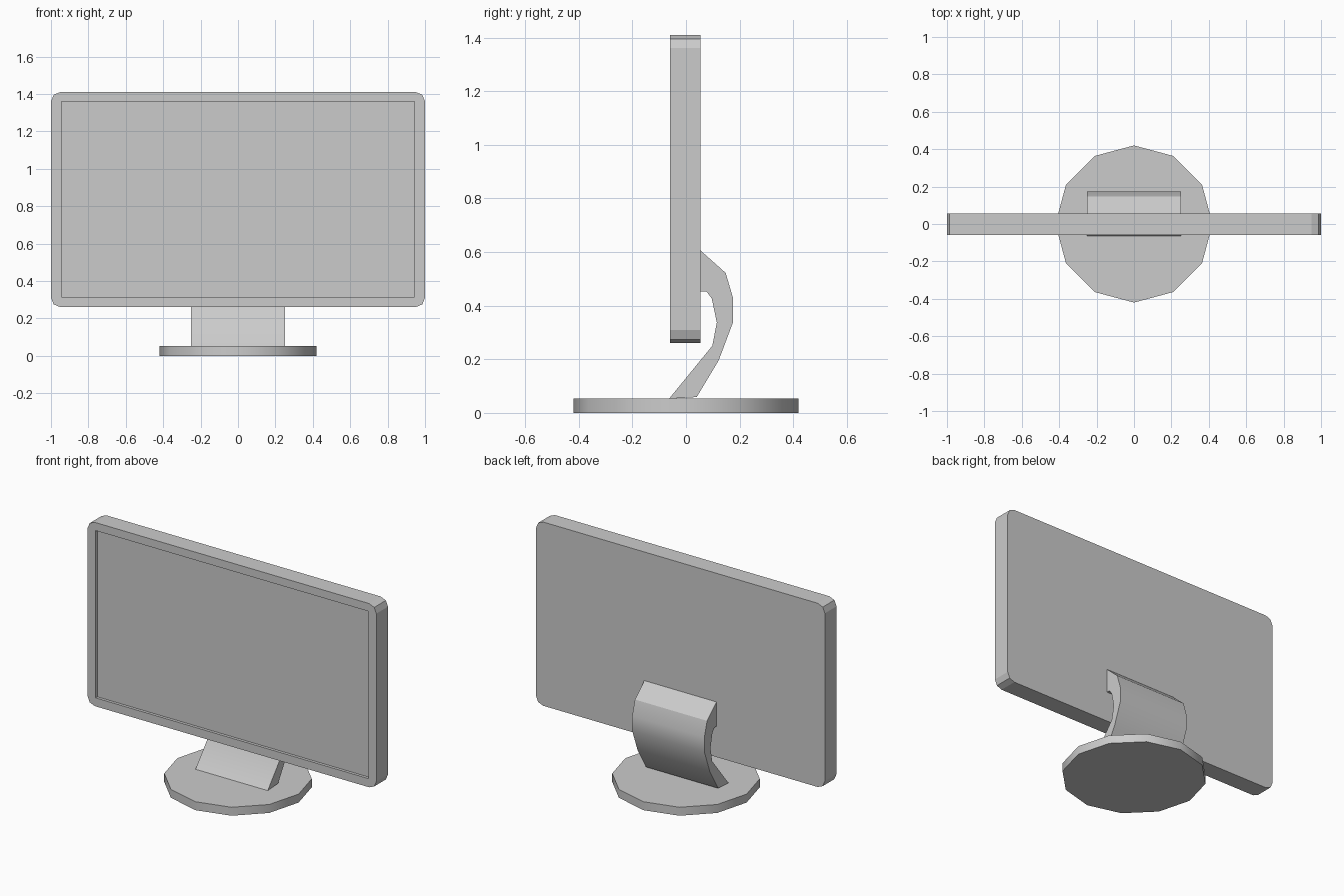
import bpy, bmesh
from math import pi, sin, cos

cube = bpy.data.objects.get("Cube")
if cube:
    bpy.data.objects.remove(cube, do_unlink=True)

grey = bpy.data.materials.new("light_grey_plastic")
grey.use_nodes = True
colour = (0.6, 0.6, 0.6, 1)
grey.diffuse_color = colour
grey.node_tree.nodes["Principled BSDF"].inputs["Base Color"].default_value = colour


def extrude_profile(name, points, offset, smooth=0):
    """Make a closed solid by sweeping an outline along a vector."""
    bm = bmesh.new()
    face = bm.faces.new([bm.verts.new(p) for p in points])
    swept = bmesh.ops.extrude_face_region(bm, geom=[face])["geom"]
    verts = [g for g in swept if isinstance(g, bmesh.types.BMVert)]
    bmesh.ops.translate(bm, verts=verts, vec=offset)
    bmesh.ops.recalc_face_normals(bm, faces=bm.faces)
    return finish(name, bm, smooth)


def finish(name, bm, smooth=0):
    mesh = bpy.data.meshes.new(name)
    bm.to_mesh(mesh)
    bm.free()
    mesh.materials.append(grey)
    obj = bpy.data.objects.new(name, mesh)
    bpy.context.collection.objects.link(obj)
    if smooth:
        bpy.ops.object.select_all(action="DESELECT")
        obj.select_set(True)
        bpy.context.view_layer.objects.active = obj
        bpy.ops.object.shade_smooth_by_angle(angle=smooth)
    return obj


# Twelve-sided foot
ring = [(0.42 * cos(i * pi / 6), 0.42 * sin(i * pi / 6), 0) for i in range(12)]
extrude_profile("base", ring, (0, 0, 0.053), pi / 4)

# Curved neck, from the foot up to the back of the panel
side = [(-0.063, 0.053), (0.04, 0.059), (0.122, 0.196), (0.175, 0.337),
        (0.175, 0.43), (0.148, 0.522), (0.055, 0.605), (0.055, 0.453),
        (0.076, 0.453), (0.096, 0.427), (0.115, 0.337), (0.098, 0.25)]
extrude_profile("neck", [(-0.25, y, z) for y, z in side], (0.5, 0, 0), pi / 6)

# Panel box with rounded corners and a recessed screen
left, low, high, front, back = 1.0, 0.26, 1.41, -0.06, 0.055
bm = bmesh.new()
bmesh.ops.create_cube(bm, size=1)
bmesh.ops.scale(bm, vec=(2 * left, back - front, high - low), verts=bm.verts)
bmesh.ops.translate(bm, vec=(0, (front + back) / 2, (low + high) / 2), verts=bm.verts)
corners = [e for e in bm.edges
           if abs(e.verts[0].co.y - e.verts[1].co.y) > 0.01]
bmesh.ops.bevel(bm, geom=corners, offset=0.05, segments=2, profile=0.5,
                affect="EDGES")
bm.normal_update()
face = min(bm.faces, key=lambda f: f.normal.y)
bm.faces.remove(face)

# Bezel ring, recess walls and screen on the open front
rim = [e for e in bm.edges if e.is_boundary]
sx, s_low, s_high, depth = 0.945, 0.313, 1.36, 0.018
opening = [(-sx, s_low), (sx, s_low), (sx, s_high), (-sx, s_high)]
outer = [bm.verts.new((x, front, z)) for x, z in opening]
inner = [bm.verts.new((x, front + depth, z)) for x, z in opening]
hole = []
for i in range(4):
    j = (i + 1) % 4
    hole.append(bm.edges.new((outer[i], outer[j])))
bmesh.ops.triangle_fill(bm, edges=rim + hole, use_beauty=True,
                        normal=(0, -1, 0))
for i in range(4):
    j = (i + 1) % 4
    bm.faces.new((outer[i], outer[j], inner[j], inner[i]))
bm.faces.new(inner)
bmesh.ops.recalc_face_normals(bm, faces=bm.faces)
flat = [e for e in bm.edges if len(e.link_faces) == 2
        and e.calc_face_angle() < 0.001]
bmesh.ops.dissolve_degenerate(bm, dist=0.0001, edges=bm.edges)
finish("screen_panel", bm)
